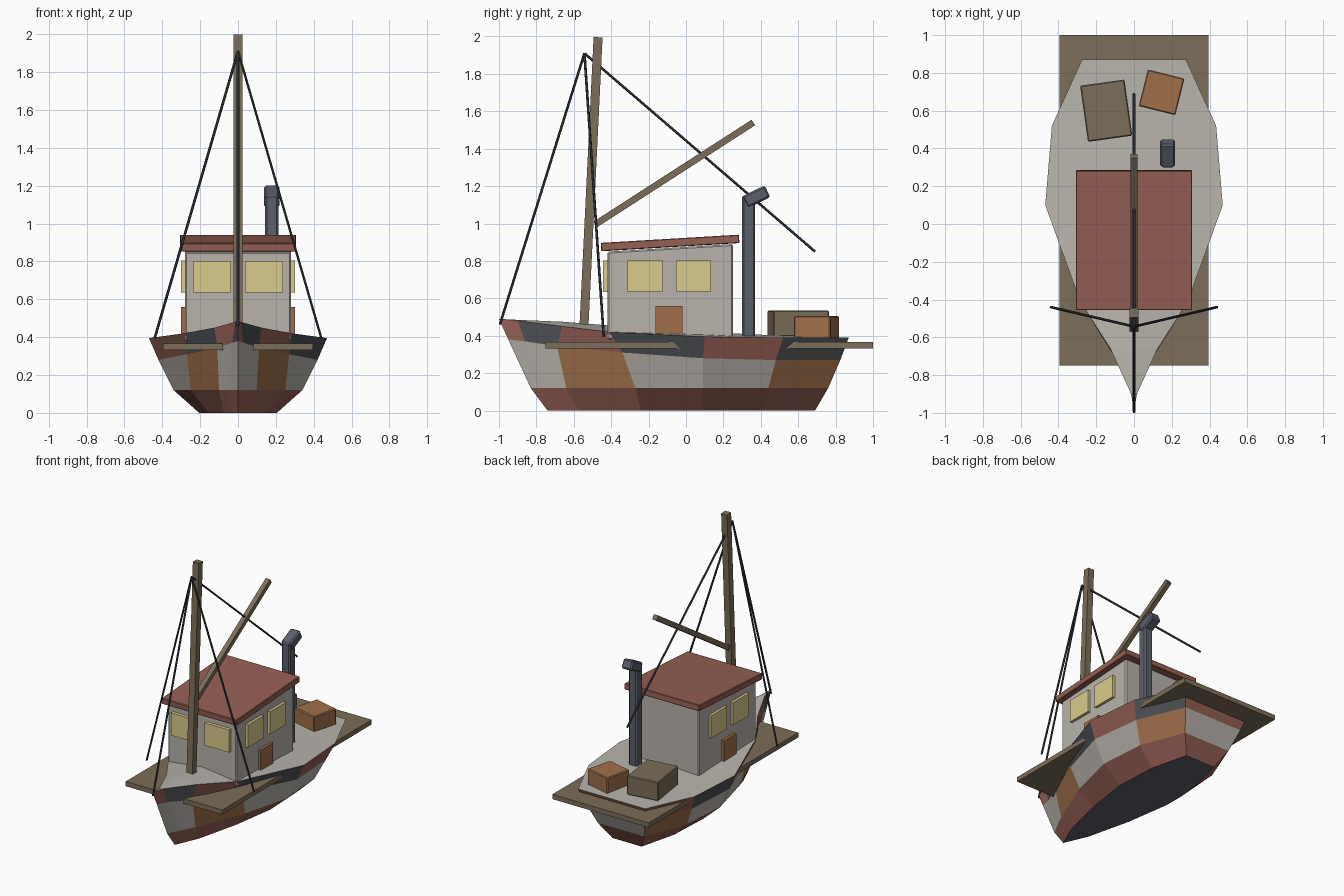
import bpy, bmesh
from math import radians
from mathutils import Vector, Matrix

if "Cube" in bpy.data.objects:
    bpy.data.objects.remove(bpy.data.objects["Cube"])


def mat(name, r, g, b):
    m = bpy.data.materials.new(name)
    m.diffuse_color = (r, g, b, 1)
    m.use_nodes = True
    m.node_tree.nodes["Principled BSDF"].inputs["Base Color"].default_value = m.diffuse_color
    return m


RED = mat("red_paint", .30, .115, .09)
LIGHT = mat("light_paint", .48, .45, .41)
RUST = mat("rust_brown", .35, .16, .07)
DARK = mat("dark_paint", .075, .08, .09)
WOOD = mat("wood", .20, .155, .10)
GLASS = mat("window_yellow", .70, .60, .26)
METAL = mat("metal", .105, .115, .145)
ROPE = mat("rope", .04, .045, .05)


def finish(name, bm, mats):
    me = bpy.data.meshes.new(name)
    bmesh.ops.recalc_face_normals(bm, faces=bm.faces)
    bm.to_mesh(me)
    bm.free()
    for m in mats:
        me.materials.append(m)
    ob = bpy.data.objects.new(name, me)
    bpy.context.collection.objects.link(ob)
    return ob


def box(name, center, size, m, rot=None, bevel=0):
    bm = bmesh.new()
    bmesh.ops.create_cube(bm, size=1, matrix=Matrix.Diagonal((*size, 1)))
    if bevel:
        bmesh.ops.bevel(bm, geom=bm.edges[:], offset=bevel, segments=1, affect='EDGES')
    ob = finish(name, bm, [m])
    ob.location = center
    if rot:
        ob.rotation_euler = [radians(a) for a in rot]
    return ob


def bar(name, a, b, radius, m, sides=4, tip=1.0):
    # straight pole or rope between two points
    a, b = Vector(a), Vector(b)
    d = b - a
    bm = bmesh.new()
    bmesh.ops.create_cone(bm, cap_ends=True, segments=sides, radius1=radius,
                          radius2=radius * tip, depth=d.length,
                          matrix=Matrix.Rotation(radians(45), 4, 'Z'))
    ob = finish(name, bm, [m])
    ob.location = (a + b) / 2
    ob.rotation_euler = d.to_track_quat('Z', 'Y').to_euler()
    return ob


# Hull: four levels (y, half width, z) from bow to stern
def level(ys, ws, zs):
    return list(zip(ys, ws, zs))


levels = [
    level((-.74, -.66, -.57, -.24, .09, .41, .69), (0, .035, .075, .155, .205, .19, .12), [0] * 7),
    level((-.83, -.74, -.64, -.27, .09, .44, .76), (0, .05, .10, .25, .34, .315, .19), [.12] * 7),
    level((-.95, -.86, -.69, -.34, .09, .48, .825), (0, .03, .11, .27, .42, .385, .24),
          (.38, .37, .345, .31, .28, .27, .27)),
    level((-1, -.90, -.66, -.41, .10, .52, .87), (0, .015, .125, .285, .47, .435, .275),
          (.49, .48, .45, .42, .395, .39, .39)),
]
camber = (.49, .485, .475, .455, .42, .40, .39)
MID = (1, 1, 2, 1, 1, 2)

bm = bmesh.new()
side = {s: [[bm.verts.new((s * w, y, z)) for y, w, z in lv] for lv in levels] for s in (1, -1)}
ridge = [bm.verts.new((0, levels[3][i][0], camber[i])) for i in range(7)]


def face(vs, m):
    bm.faces.new(vs).material_index = m


L, R = side[-1], side[1]
for i in range(6):
    for s, g in side.items():
        top = (0, 3)[(i + (s < 0)) % 2]
        for r, m in enumerate((0, (1, 1, 2, 1, 1, 2)[i] if i != 1 else 1, top)):
            face((g[r][i], g[r][i + 1], g[r + 1][i + 1], g[r + 1][i]), m)
        face((g[3][i], g[3][i + 1], ridge[i + 1], ridge[i]), 1)
    face((L[0][i], L[0][i + 1], R[0][i + 1], R[0][i]), 4)
# Transom
for r, m in enumerate((0, 1)):
    face((L[r][6], R[r][6], R[r + 1][6], L[r + 1][6]), m)
face((L[2][6], R[2][6], R[3][6], ridge[6], L[3][6]), 0)
bmesh.ops.remove_doubles(bm, verts=bm.verts[:], dist=.0005)
finish("hull", bm, [RED, LIGHT, RUST, DARK, METAL])

# Plank platform passing through the hull
box("side_platform", (0, .125, .35), (.79, 1.75, .035), WOOD)

# Cabin with sloped top and tilted roof
cabin = box("cabin", (0, -.085, .625), (.56, .67, .49), LIGHT, bevel=.008)
for v in cabin.data.vertices:
    if v.co.z > 0:
        v.co.z += .02 * v.co.y / .33
box("cabin_roof", (0, -.085, .896), (.615, .74, .045), RED, rot=(3.4, 0, 0), bevel=.004)

# Windows and doors
for s, tag in ((1, "right"), (-1, "left")):
    for y, n in ((-.218, "front"), (.04, "rear")):
        box(f"{tag}_{n}_window", (s * .285, y, .72), (.03, .187, .167), GLASS)
    box(f"{tag}_door", (s * .285, -.09, .48), (.03, .145, .16), RUST)
    box(f"front_window_{tag}", (s * .138, -.43, .718), (.2, .03, .167), GLASS)

# Mast and boom
mast = bar("mast", (0, -.547, .42), (0, -.47, 1.996), .034, WOOD)
boom = bar("boom", (0, -.485, .995), (0, .36, 1.54), .025, WOOD)

# Rigging
peak = (0, -.543, 1.91)
for n, p in (("bow_stay", (0, -.995, .46)), ("right_shroud", (.44, -.44, .395)),
             ("left_shroud", (-.44, -.44, .395)), ("back_stay", (0, .69, .85))):
    bar(n, peak, p, .007, ROPE, 6)

# Chimney
box("chimney", (.178, .335, .77), (.07, .07, .76), METAL, bevel=.01)
box("chimney_cap", (.178, .375, 1.143), (.08, .135, .07), METAL, rot=(26, 0, 0), bevel=.01)

# Deck crates
box("wood_crate", (-.147, .60, .465), (.237, .30, .14), WOOD, rot=(0, 0, 8), bevel=.006)
box("small_crate", (.146, .697, .445), (.20, .20, .12), RUST, rot=(0, 0, -14), bevel=.006)
